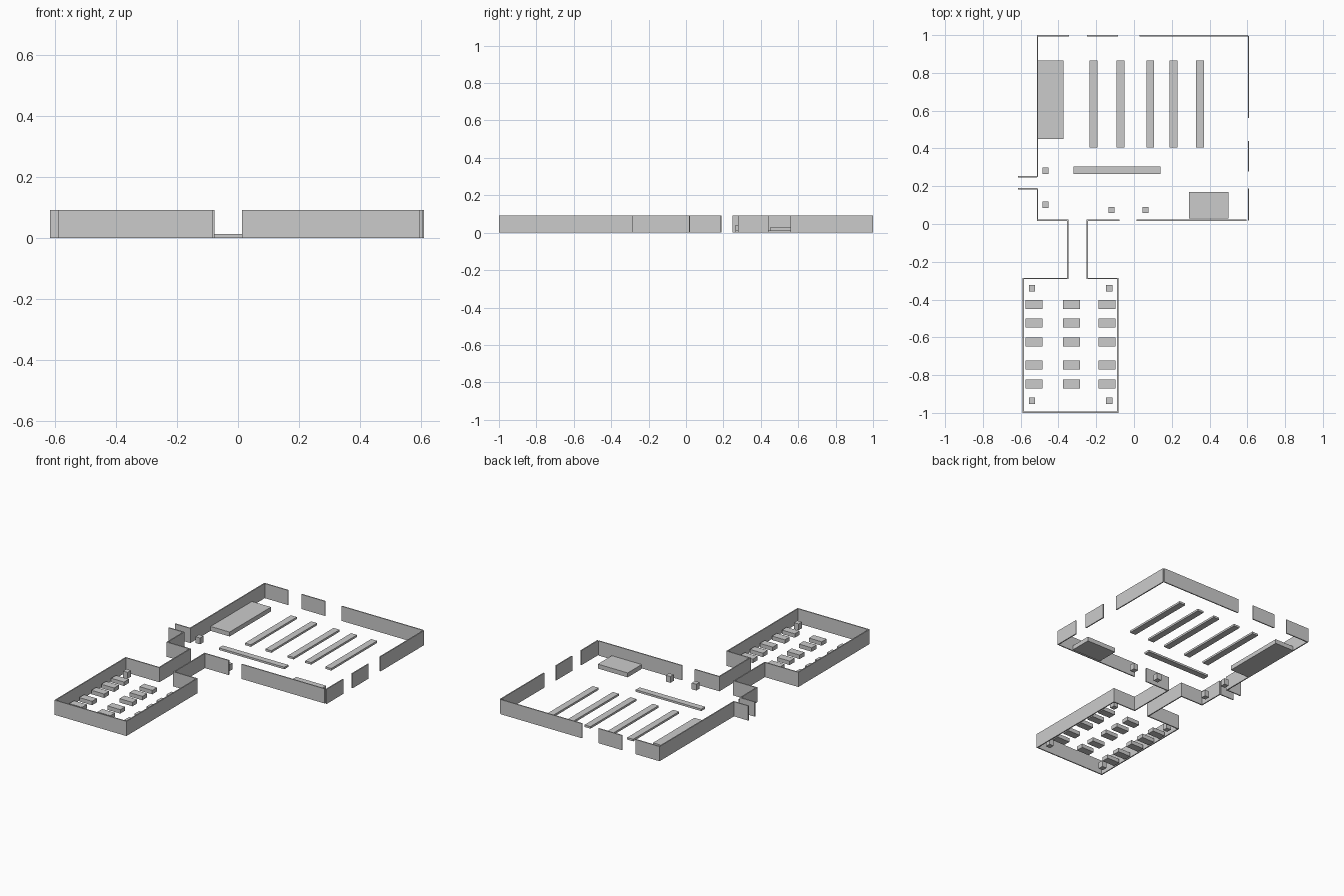
import bpy, bmesh

WALL_H = 0.093
T = 0.007  # wall thickness


def box(name, x0, x1, y0, y1, h):
    bm = bmesh.new()
    bmesh.ops.create_cube(bm, size=1)
    for v in bm.verts:
        v.co.x = x1 if v.co.x > 0 else x0
        v.co.y = y1 if v.co.y > 0 else y0
        v.co.z = h if v.co.z > 0 else 0
    mesh = bpy.data.meshes.new(name)
    bm.to_mesh(mesh)
    bm.free()
    ob = bpy.data.objects.new(name, mesh)
    bpy.context.collection.objects.link(ob)
    return ob


def wall_x(name, x0, x1, y):
    box(name, x0, x1, y - T / 2, y + T / 2, WALL_H)


def wall_y(name, x, y0, y1):
    box(name, x - T / 2, x + T / 2, y0, y1, WALL_H)


# Main hall: back wall with two openings
for a, b in ((-0.514, -0.345), (-0.25, -0.085), (0.03, 0.603)):
    wall_x("hall_back_wall", a, b, 0.9965)
# Right wall with two openings
for a, b in ((0.56, 0.995), (0.278, 0.44), (0.018, 0.188)):
    wall_y("hall_right_wall", 0.606, a, b)
# Front wall with corridor opening and doorway
for a, b in ((-0.514, -0.347), (-0.251, -0.077), (0.013, 0.596)):
    wall_x("hall_front_wall", a, b, 0.02)
# Left wall and side entrance
for a, b in ((0.248, 0.993), (0.0235, 0.188)):
    wall_y("hall_left_wall", -0.511, a, b)
for y in (0.251, 0.186):
    wall_x("side_entrance_wall", -0.615, -0.5145, y)

# Corridor
for x in (-0.351, -0.247):
    wall_y("corridor_wall", x, -0.292, 0.0165)

# Small room
for a, b in ((-0.589, -0.3545), (-0.2435, -0.083)):
    wall_x("room_back_wall", a, b, -0.2885)
for x in (-0.5855, -0.0865):
    wall_y("room_side_wall", x, -0.993, -0.292)
wall_x("room_front_wall", -0.589, -0.083, -0.9965)

# Hall furniture
box("stage_platform", -0.51, -0.374, 0.45, 0.865, 0.028)
box("corner_platform", 0.29, 0.50, 0.03, 0.17, 0.028)
box("cross_bench", -0.32, 0.14, 0.265, 0.304, 0.013)
for x in (-0.214, -0.071, 0.086, 0.209, 0.35):
    box("long_bench", x - 0.021, x + 0.021, 0.405, 0.865, 0.013)

# Desks in the small room
for x in (-0.53, -0.332, -0.143):
    for y in (-0.426, -0.525, -0.625, -0.746, -0.846):
        box("desk", x - 0.045, x + 0.045, y - 0.024, y + 0.024, 0.025)

# Pedestals
for x, y in ((-0.468, 0.282), (-0.468, 0.101), (-0.12, 0.074), (0.062, 0.074),
             (-0.541, -0.34), (-0.131, -0.34), (-0.541, -0.935), (-0.131, -0.935)):
    box("pedestal", x - 0.016, x + 0.016, y - 0.017, y + 0.017, 0.04)
